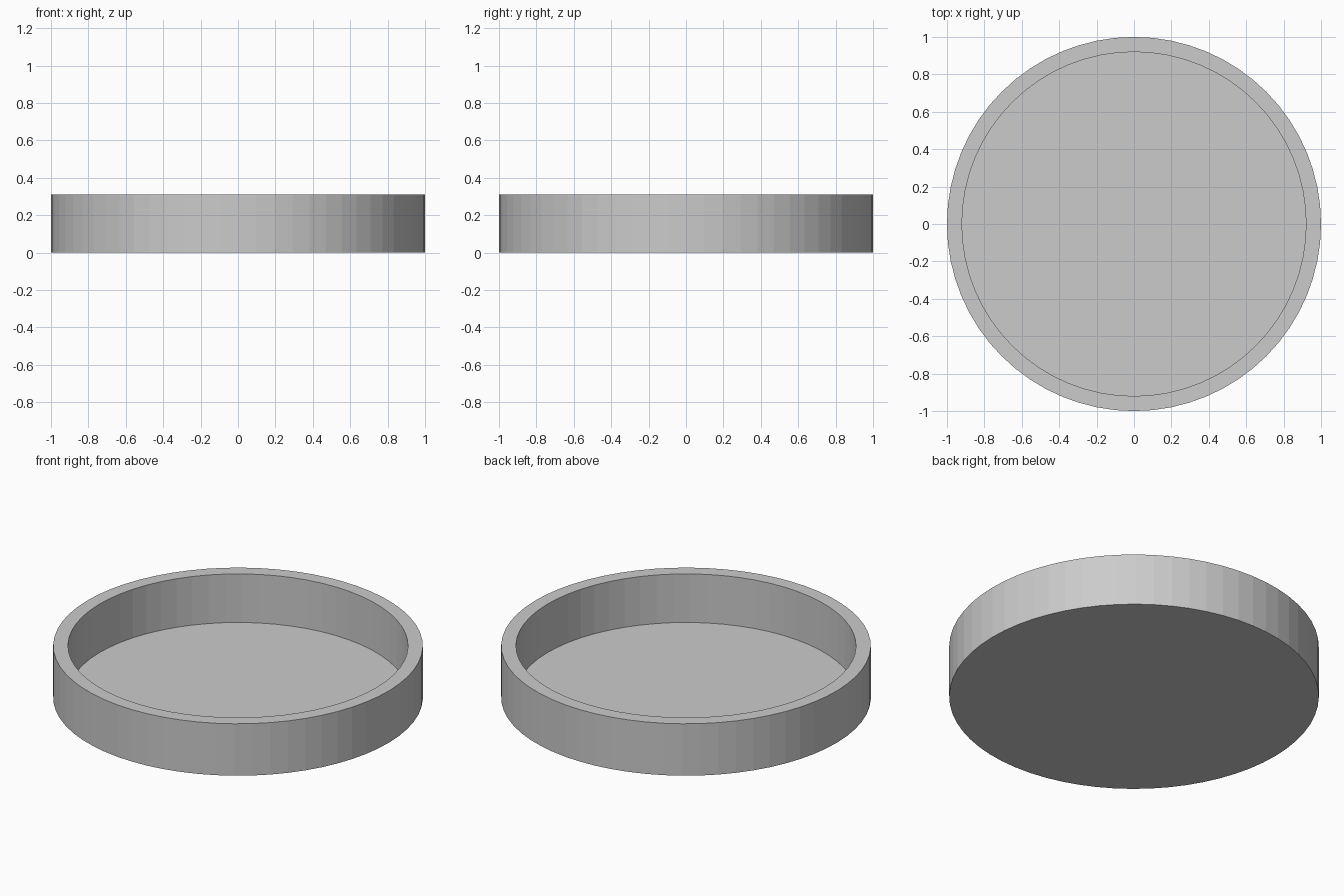
import bpy, bmesh
from math import cos, sin, tau

if "Cube" in bpy.data.objects:
    bpy.data.objects.remove(bpy.data.objects["Cube"])

SIDES = 64
R_OUT, R_IN = 1.0, 0.92
HEIGHT, FLOOR = 0.31, 0.02

bm = bmesh.new()


def ring(radius, z):
    return [bm.verts.new((radius * cos(tau * i / SIDES), radius * sin(tau * i / SIDES), z))
            for i in range(SIDES)]


# Profile from the underside, up the outer wall, over the rim, down to the floor
rings = [ring(r, z) for r, z in ((R_OUT, 0), (R_OUT, HEIGHT), (R_IN, HEIGHT), (R_IN, FLOOR))]
for a, b in zip(rings, rings[1:]):
    for i in range(SIDES):
        j = (i + 1) % SIDES
        bm.faces.new((a[i], a[j], b[j], b[i]))

# Underside and inner floor
bm.faces.new(rings[0][::-1])
bm.faces.new(rings[-1])
bmesh.ops.recalc_face_normals(bm, faces=bm.faces[:])

mesh = bpy.data.meshes.new("round_tray")
bm.to_mesh(mesh)
bm.free()
tray = bpy.data.objects.new("round_tray", mesh)
bpy.context.collection.objects.link(tray)
